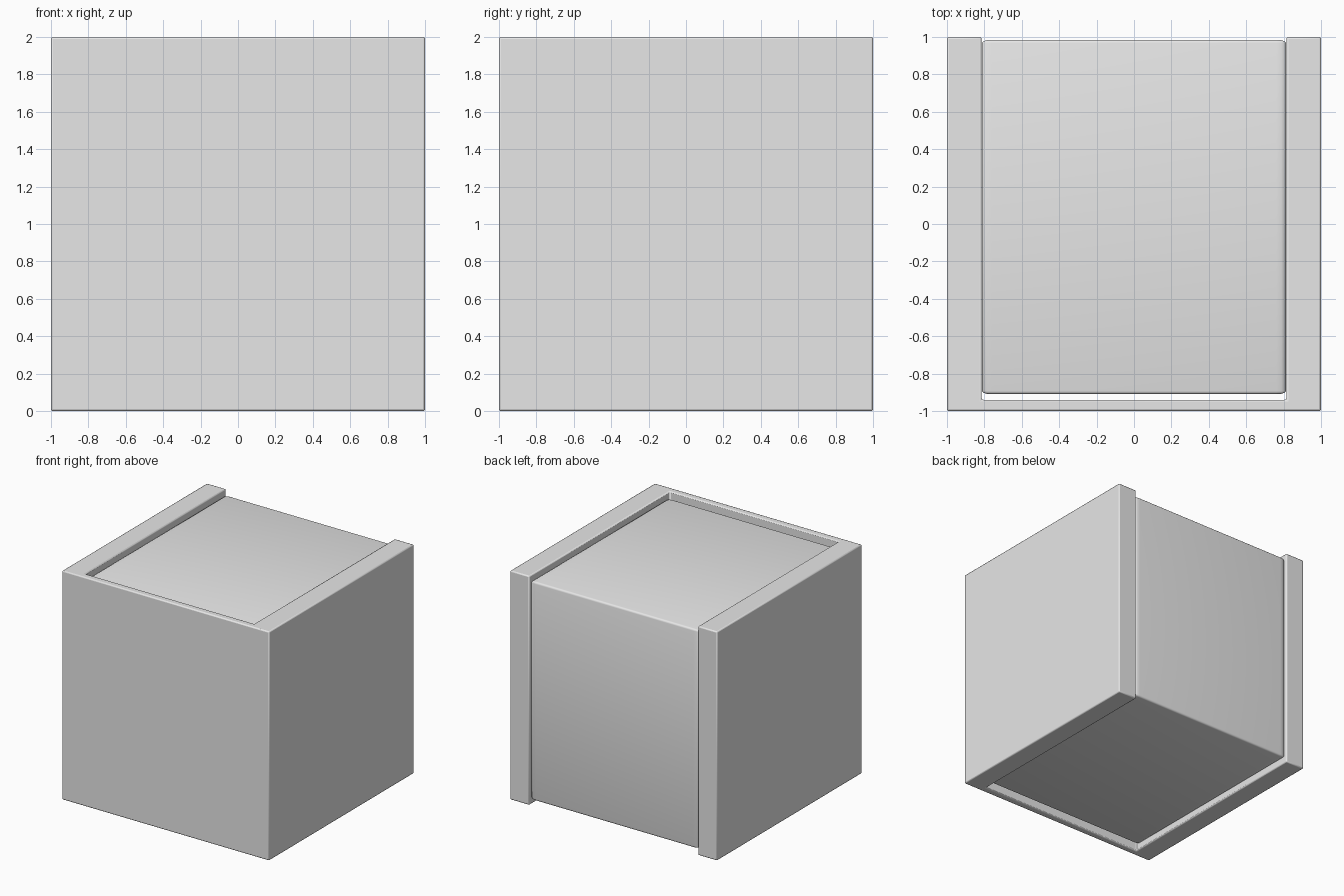
import bpy
import bmesh
from math import radians

if "Cube" in bpy.data.objects:
    bpy.data.objects.remove(bpy.data.objects["Cube"])

HEIGHT = 2.0
SIDE_IN = 0.815    # inner face of the side panels
FRONT_IN = -0.94   # inner face of the front panel
RECESS = 0.045     # core is set in from the top and bottom rims

# Single light grey finish
grey = bpy.data.materials.new("light_grey")
grey.use_nodes = True
colour = (0.8, 0.8, 0.8, 1)
grey.diffuse_color = colour
grey.node_tree.nodes["Principled BSDF"].inputs["Base Color"].default_value = colour


def finish(bm, name):
    """Turn a bmesh into a shaded object."""
    bmesh.ops.recalc_face_normals(bm, faces=bm.faces)
    mesh = bpy.data.meshes.new(name)
    bm.to_mesh(mesh)
    bm.free()
    mesh.materials.append(grey)
    obj = bpy.data.objects.new(name, mesh)
    bpy.context.collection.objects.link(obj)
    bpy.ops.object.select_all(action="DESELECT")
    obj.select_set(True)
    bpy.context.view_layer.objects.active = obj
    bpy.ops.object.shade_smooth_by_angle(angle=radians(35))
    return obj


# Outer shell: U-shaped plan of two thick sides and a thin front
half_plan = [(1, -1), (1, 1), (SIDE_IN, 1), (SIDE_IN, FRONT_IN)]
plan = half_plan + [(-x, y) for x, y in reversed(half_plan)]
bm = bmesh.new()
base = bm.faces.new([bm.verts.new((x, y, 0)) for x, y in plan])
top = bmesh.ops.extrude_face_region(bm, geom=[base])["geom"]
top_verts = [v for v in top if isinstance(v, bmesh.types.BMVert)]
bmesh.ops.translate(bm, verts=top_verts, vec=(0, 0, HEIGHT))
shell = finish(bm, "outer_shell")
bevel = shell.modifiers.new("soft_edges", "BEVEL")
bevel.width = 0.01
bevel.segments = 2

# Inner core: softened block, stretched so its corners are wider across x
size = (2 * SIDE_IN - 0.004, 1.895, HEIGHT - 2 * RECESS)
stretch = (3, 1, 1)
bm = bmesh.new()
bmesh.ops.create_cube(bm, size=1)
bmesh.ops.scale(bm, verts=bm.verts, vec=[s / k for s, k in zip(size, stretch)])
bmesh.ops.bevel(bm, geom=bm.edges[:], offset=0.017, offset_type="OFFSET",
                segments=3, profile=0.5, affect="EDGES")
bmesh.ops.scale(bm, verts=bm.verts, vec=stretch)
core = finish(bm, "inner_core")
core.location = (0, 0.0375, HEIGHT / 2)
